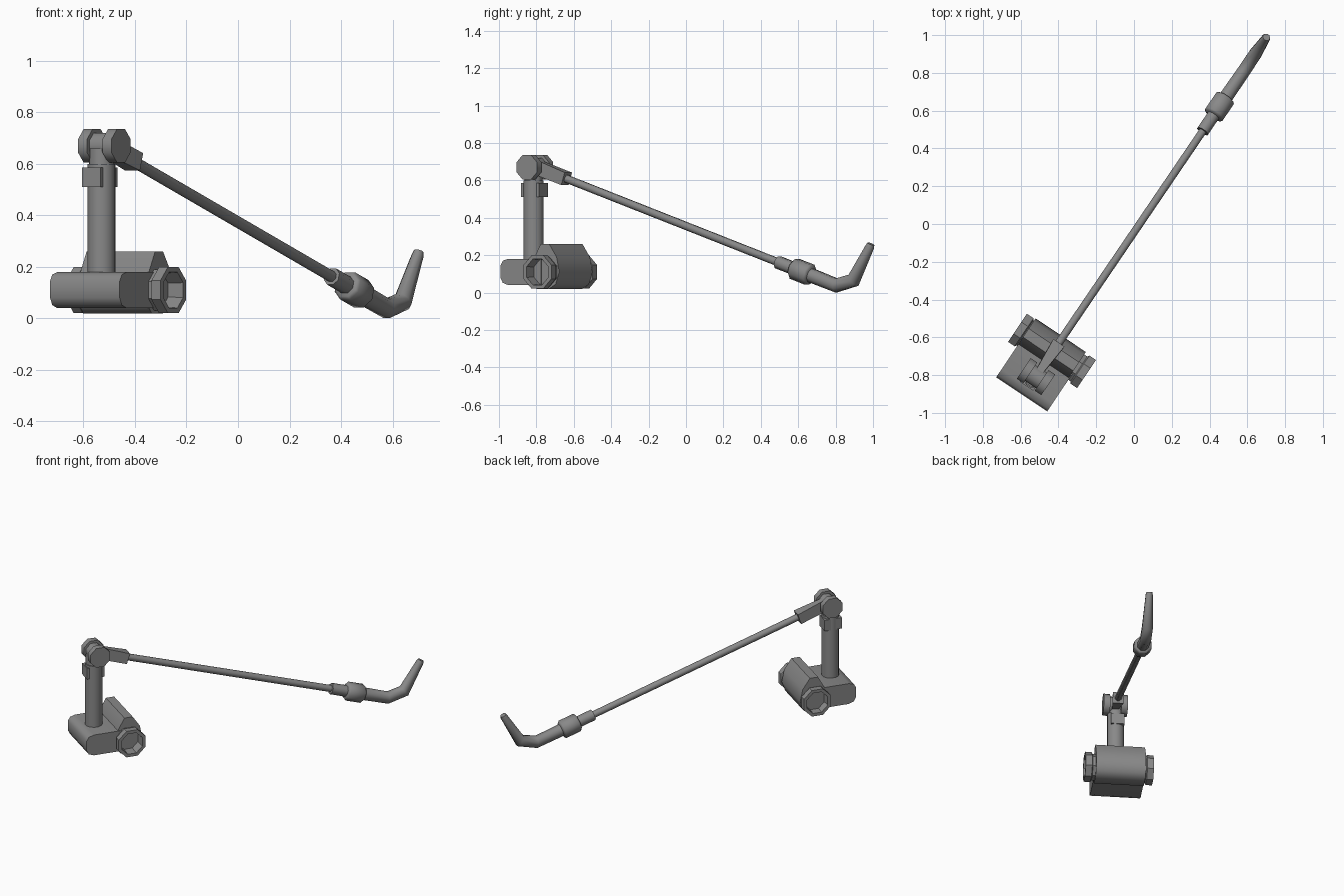
import bpy, bmesh
from math import pi, sin, cos, atan2
from mathutils import Vector, Matrix

if "Cube" in bpy.data.objects:
    bpy.data.objects.remove(bpy.data.objects["Cube"])

# Local frame: x runs along the arm, y to its left, z up; turned into place on z
TURN = Matrix.Rotation(atan2(0.831, 0.556), 4, 'Z')
Y0 = -0.013

# Dark grey finish for the whole model
GREY = bpy.data.materials.new("dark_grey")
GREY.diffuse_color = (0.25, 0.25, 0.25, 1)
GREY.use_nodes = True
GREY.node_tree.nodes["Principled BSDF"].inputs["Base Color"].default_value = GREY.diffuse_color


def finish(name, bm, smooth=30):
    bmesh.ops.recalc_face_normals(bm, faces=bm.faces)
    mesh = bpy.data.meshes.new(name)
    bm.transform(TURN)
    bm.to_mesh(mesh)
    bm.free()
    mesh.materials.append(GREY)
    ob = bpy.data.objects.new(name, mesh)
    bpy.context.collection.objects.link(ob)
    if smooth:
        bpy.ops.object.select_all(action='DESELECT')
        bpy.context.view_layer.objects.active = ob
        ob.select_set(True)
        bpy.ops.object.shade_smooth_by_angle(angle=smooth * pi / 180)
    return ob


def tube(name, pts, radii, sides=8, axis=None, smooth=50):
    """Loft rings along a path; radius may be (side, up); axis fixes the ring plane."""
    bm = bmesh.new()
    pts = [Vector(p) for p in pts]
    rings = []
    for i, p in enumerate(pts):
        if axis:
            tan, mitre = Vector(axis), 1
        else:
            a = (p - pts[i - 1]).normalized() if i else (pts[1] - p).normalized()
            b = (pts[i + 1] - p).normalized() if i < len(pts) - 1 else a
            tan = (a + b).normalized()
            mitre = 1 / max(0.5, tan.dot(a))
        side = Vector((1, 0, 0)) if abs(tan.y) > 0.9 else Vector((0, 1, 0))
        up = tan.cross(side).normalized()
        r = radii[i] if isinstance(radii[i], tuple) else (radii[i], radii[i])
        ring = []
        for k in range(sides):
            ang = 2 * pi * (k + 0.5) / sides
            ring.append(bm.verts.new(p + side * r[0] * cos(ang) + up * r[1] * mitre * sin(ang)))
        rings.append(ring)
    for a, b in zip(rings, rings[1:]):
        for k in range(sides):
            n = (k + 1) % sides
            bm.faces.new((a[k], a[n], b[n], b[k]))
    bm.faces.new(rings[0][::-1])
    bm.faces.new(rings[-1])
    return finish(name, bm, smooth)


def prism(name, profile, y0, y1, smooth=50):
    """Extrude an x-z profile across y."""
    bm = bmesh.new()
    a = [bm.verts.new((x, y0, z)) for x, z in profile]
    b = [bm.verts.new((x, y1, z)) for x, z in profile]
    bm.faces.new(a)
    bm.faces.new(b[::-1])
    for k in range(len(a)):
        n = (k + 1) % len(a)
        bm.faces.new((a[k], b[k], b[n], a[n]))
    return finish(name, bm, smooth)


# Base foot with rounded rear edge
prism("base_foot", [(-0.82, 0.04), (-1.03, 0.04), (-1.065, 0.052), (-1.08, 0.08), (-1.08, 0.145),
                    (-1.065, 0.17), (-1.03, 0.18), (-0.82, 0.18)], -0.17, 0.155)

# Ridged housing across the front of the foot
prism("base_housing", [(-0.825, 0.26), (-0.77, 0.26), (-0.722, 0.19), (-0.705, 0.11), (-0.728, 0.045),
                       (-0.77, 0.02), (-0.85, 0.02), (-0.885, 0.06), (-0.885, 0.15)], -0.165, 0.155)

# Hollow octagonal sockets at both ends of the housing
for name, d in (("left_socket", 1), ("right_socket", -1)):
    steps = [(0.14, 0.086), (0.172, 0.086), (0.178, 0.097), (0.22, 0.097), (0.22, 0.075), (0.145, 0.07)]
    tube(name, [(-0.80, Y0 + d * o, 0.11) for o, r in steps], [r for o, r in steps],
         axis=(0, 1, 0), smooth=30)

# Upright post, clamp and fork neck
PX = -0.972
tube("post", [(PX, Y0, 0.1), (PX, Y0, 0.6)], [0.055, 0.055], 12)
prism("post_clamp", [(PX - 0.058, 0.51), (PX + 0.058, 0.51), (PX + 0.058, 0.585), (PX - 0.058, 0.585)],
      Y0 - 0.035, Y0 + 0.052, 0)
tube("post_neck", [(PX, Y0, 0.58), (PX, Y0, 0.66)], [0.05, 0.05], 8)

# Pivot: hub between two octagonal knobs
HX, HY, HZ = -0.96, -0.018, 0.67
tube("pivot_hub", [(HX, HY - 0.06, HZ), (HX, HY + 0.06, HZ)], [0.054, 0.054], axis=(0, 1, 0))
for name, d in (("left_knob", 1), ("right_knob", -1)):
    tube(name, [(HX, HY + d * 0.036, HZ), (HX, HY + d * 0.078, HZ)], [0.071, 0.071], axis=(0, 1, 0))


# Points on the sloping arm axis
def arm(s):
    f = (s - HX) / 1.96
    return (s, HY - 0.014 * f, 0.675 - 0.3265 * (s - HX))


# Arm: tapered bracket, rod, sleeve and collar
tube("arm_bracket", [arm(-0.96), arm(-0.755)], [(0.025, 0.055), (0.05, 0.05)], 4, smooth=0)
tube("arm_rod", [arm(-0.80), arm(0.66)], [0.022, 0.022])
tube("arm_sleeve", [arm(0.61), arm(0.73)], [0.036, 0.036])
tube("arm_collar", [arm(0.71), arm(0.72), arm(0.815), arm(0.825)], [0.05, 0.06, 0.06, 0.05])

# Grip with two sharp bends, tapering to the tip
tube("bent_grip", [arm(0.80), (0.99, -0.033, 0.038), (1.1, -0.033, 0.066), (1.205, -0.033, 0.245),
                   (1.212, -0.033, 0.26)],
     [0.04, 0.038, 0.037, 0.024, 0.02])
